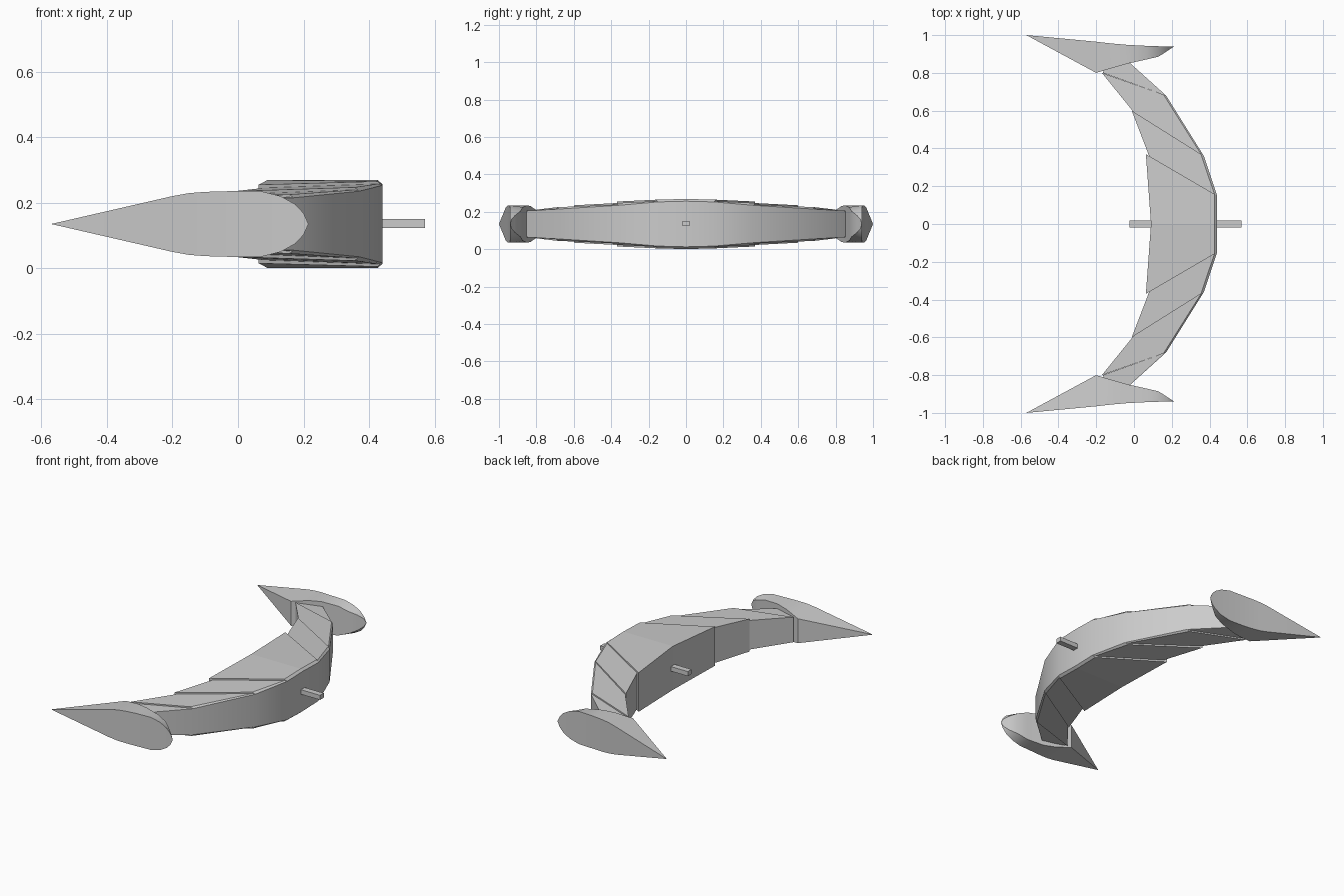
import bpy
import bmesh
import math

cube = bpy.data.objects.get("Cube")
if cube:
    bpy.data.objects.remove(cube, do_unlink=True)

MID = 0.135  # height of the horizontal symmetry plane

grey = bpy.data.materials.new("plain_grey")
grey.use_nodes = True
grey.diffuse_color = (0.6, 0.6, 0.6, 1)
grey.node_tree.nodes["Principled BSDF"].inputs["Base Color"].default_value = (0.6, 0.6, 0.6, 1)


def finish(name, bm, mirror=True, smooth=None):
    """Turn a bmesh into a named object, mirrored across y if wanted."""
    mesh = bpy.data.meshes.new(name)
    bm.to_mesh(mesh)
    bm.free()
    mesh.materials.append(grey)
    obj = bpy.data.objects.new(name, mesh)
    bpy.context.collection.objects.link(obj)
    if smooth:
        bpy.ops.object.select_all(action="DESELECT")
        obj.select_set(True)
        bpy.context.view_layer.objects.active = obj
        bpy.ops.object.shade_smooth_by_angle(angle=math.radians(smooth))
    if mirror:
        mod = obj.modifiers.new("mirror", "MIRROR")
        mod.use_axis = (False, True, False)
    return obj


def section(bm, inner, outer, h_in, h_inset, h_out):
    """Vertical arm section: inner wall, top, chamfered outer edge, and the same below."""
    inset = [o + (i - o) * 0.04 for i, o in zip(inner, outer)]
    half = [(inner, h_in), (inset, h_inset), (outer, h_out)]
    top = [bm.verts.new((*p, MID + h)) for p, h in half]
    low = [bm.verts.new((*p, MID - h)) for p, h in reversed(half)]
    return top + low


def arm_segment(name, start, end, cap_start=True):
    bm = bmesh.new()
    a, b = section(bm, *start), section(bm, *end)
    for i in (0, 1, 3, 4, 5):  # the outer side is closed by the outer wall
        j = (i + 1) % 6
        bm.faces.new((a[i], a[j], b[j], b[i]))
    if cap_start:
        bm.faces.new(a)
    bm.faces.new(b)
    bmesh.ops.recalc_face_normals(bm, faces=bm.faces)
    finish(name, bm)


# Outer edge of the crescent: plan position and half height
edge = [((0.44, 0), 0.122), ((0.44, 0.15), 0.118), ((0.37, 0.36), 0.1),
        ((0.17, 0.68), 0.08), ((-0.03, 0.86), 0.07)]

# Stepped arm segments, each thinner than the one before
arm_segment("centre_segment",
            ((0.09, 0), edge[0][0], 0.134, 0.134, edge[0][1]),
            ((0.063, 0.37), edge[1][0], 0.12, 0.13, edge[1][1]), cap_start=False)
arm_segment("inner_arm_segment",
            ((0.08, 0.36), edge[1][0], 0.11, 0.122, edge[1][1]),
            ((-0.012, 0.6), edge[2][0], 0.1, 0.112, edge[2][1]))
arm_segment("middle_arm_segment",
            ((0, 0.59), edge[2][0], 0.09, 0.104, edge[2][1]),
            ((-0.17, 0.8), edge[3][0], 0.077, 0.09, edge[3][1]))
arm_segment("outer_arm_segment",
            ((-0.165, 0.8), edge[3][0], 0.07, 0.082, edge[3][1]),
            ((-0.14, 0.86), edge[4][0], 0.07, 0.07, edge[4][1]))

# Smooth outer wall running along the whole crescent
bm = bmesh.new()
pairs = [(bm.verts.new((*p, MID + h)), bm.verts.new((*p, MID - h))) for p, h in edge]
for (t0, l0), (t1, l1) in zip(pairs, pairs[1:]):
    bm.faces.new((t0, l0, l1, t1))
finish("outer_wall", bm, smooth=60)

# Leaf-shaped end fins: x, outer y, inner y, outer half height, inner half height
columns = [(-0.2, 0.965, 0.8, 0.085, 0.075), (-0.15, 0.959, 0.816, 0.094, 0.085),
           (-0.1, 0.954, 0.83, 0.098, 0.095), (-0.03, 0.948, 0.85, 0.1, 0.1),
           (0.07, 0.943, 0.872, 0.1, 0.09), (0.13, 0.941, 0.886, 0.085, 0.068),
           (0.175, 0.94, 0.915, 0.06, 0.045), (0.2, 0.94, 0.932, 0.033, 0.025)]
bm = bmesh.new()
rings = []
for x, yo, yi, ho, hi in columns:
    rings.append([bm.verts.new((x, y, MID + h))
                  for y, h in ((yo, ho), (yi, hi), (yi, -hi), (yo, -ho))])
for a, b in zip(rings, rings[1:]):
    for i in range(4):
        j = (i + 1) % 4
        bm.faces.new((a[i], a[j], b[j], b[i]))
for ring, tip in ((rings[0], (-0.57, 1, MID)), (rings[-1], (0.215, 0.94, MID))):
    v = bm.verts.new(tip)
    for i in range(4):
        bm.faces.new((ring[i], ring[(i + 1) % 4], v))
bmesh.ops.recalc_face_normals(bm, faces=bm.faces)
finish("end_fins", bm, smooth=25)

# Square rod through the centre
bm = bmesh.new()
bmesh.ops.create_cube(bm, size=1)
bmesh.ops.scale(bm, vec=(0.595, 0.036, 0.028), verts=bm.verts)
bmesh.ops.translate(bm, vec=(0.2725, 0, MID + 0.002), verts=bm.verts)
finish("centre_rod", bm, mirror=False)
